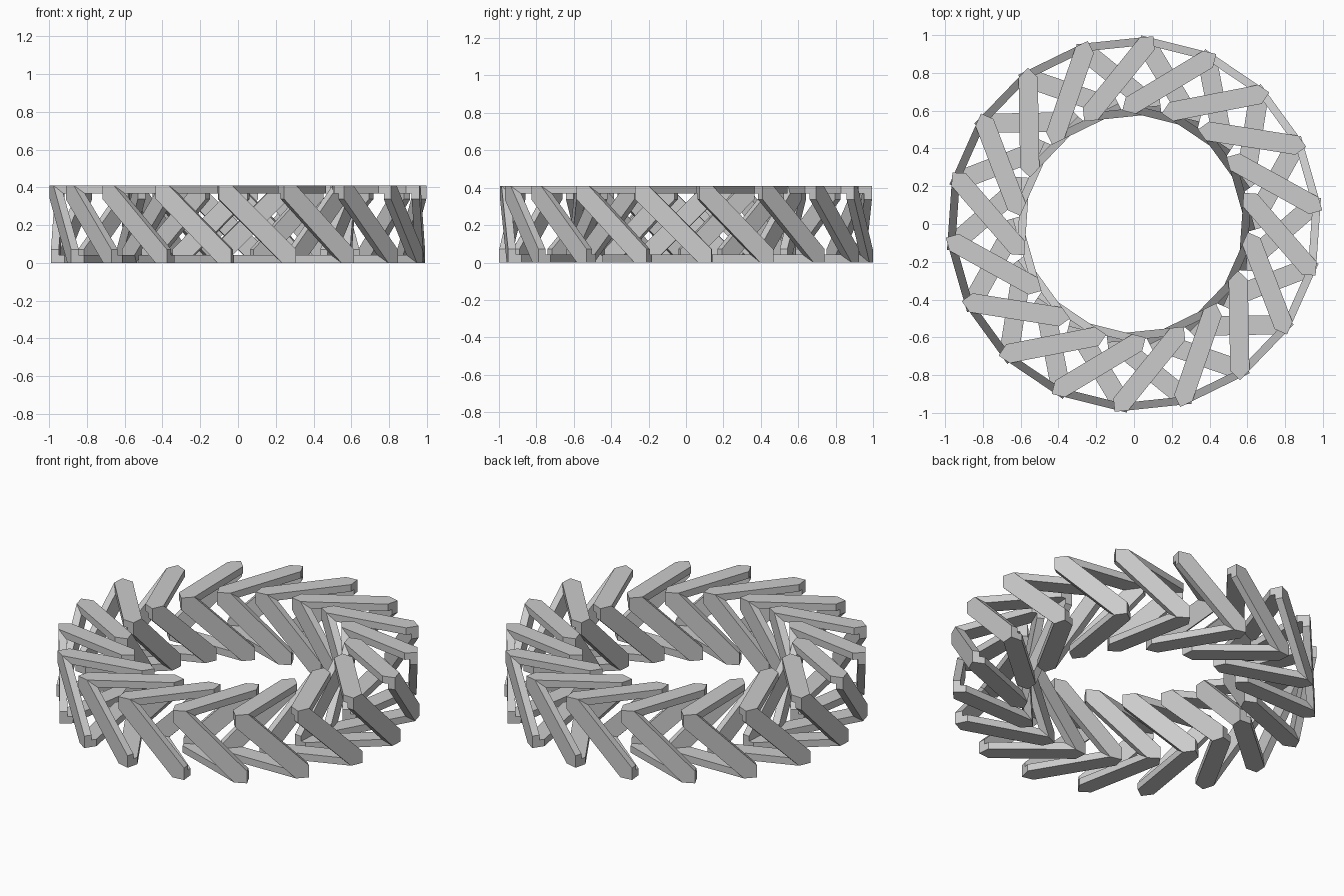
import bpy
import bmesh
from math import radians
from mathutils import Matrix, Vector

if "Cube" in bpy.data.objects:
    bpy.data.objects.remove(bpy.data.objects["Cube"], do_unlink=True)

COUNT = 18        # links around the ring
FIRST = 16        # angle of the first link, degrees
RADIUS = 0.773    # ring centre to link centre
H = 0.205         # half size of the cube each link fits in
K = 0.072         # half width of a bar, measured along a cube edge
T = 0.042         # bar thickness

grey = bpy.data.materials.new("light_grey")
grey.use_nodes = True
colour = (0.6, 0.6, 0.6, 1)
grey.diffuse_color = colour
grey.node_tree.nodes["Principled BSDF"].inputs["Base Color"].default_value = colour


def add_bar(bm, turn, flip):
    """Flat diagonal bar on one cube side, mitred at 45 degrees to its neighbours."""
    rot = Matrix.Rotation(radians(turn), 3, 'X')

    def outline(depth):
        half = [(-H, H - depth), (K - H + depth, H - depth), (H, K - H)]
        points = half + [(-u, -v) for u, v in half]
        return [bm.verts.new(rot @ Vector((flip * u, H - depth, v))) for u, v in points]

    outer, inner = outline(0), outline(T)
    bm.faces.new(outer)
    bm.faces.new(inner)
    # Long sides and chopped tips; the mitred ends stay open and are welded
    for i in (1, 2, 4, 5):
        j = (i + 1) % 6
        bm.faces.new((outer[i], outer[j], inner[j], inner[i]))


# One link: four bars on the outer, top, inner and bottom sides
bm = bmesh.new()
for n in range(4):
    add_bar(bm, 90 * n, 1 if n % 2 else -1)
bmesh.ops.remove_doubles(bm, verts=bm.verts, dist=0.0005)
bmesh.ops.recalc_face_normals(bm, faces=bm.faces)
mesh = bpy.data.meshes.new("link")
bm.to_mesh(mesh)
bm.free()
mesh.materials.append(grey)

# Ring of interleaved links
for n in range(COUNT):
    link = bpy.data.objects.new(f"link_{n + 1}", mesh)
    bpy.context.collection.objects.link(link)
    link.matrix_world = (Matrix.Rotation(radians(FIRST - 90 + n * 360 / COUNT), 4, 'Z')
                         @ Matrix.Translation((0, RADIUS, H)))
